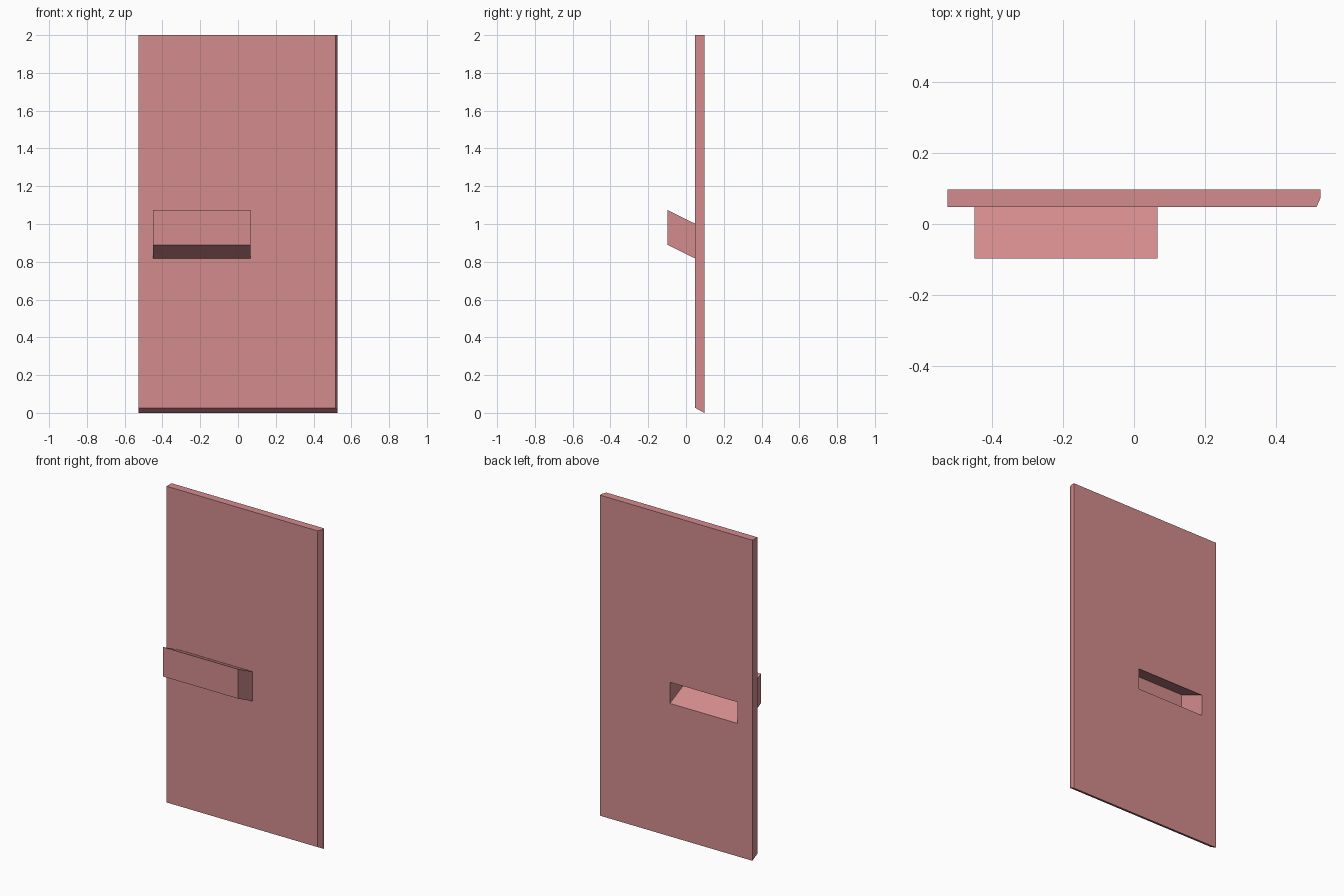
import bpy
import bmesh
from mathutils import Vector

if "Cube" in bpy.data.objects:
    bpy.data.objects.remove(bpy.data.objects["Cube"])

mat = bpy.data.materials.new("dusty_red")
mat.diffuse_color = (0.65, 0.26, 0.27, 1)
mat.use_nodes = True
mat.node_tree.nodes["Principled BSDF"].inputs["Base Color"].default_value = mat.diffuse_color

FRONT, BACK, OUTER = 0.048, 0.097, -0.097


def prism(name, profile, offset):
    """Sweep a closed 3D profile along the offset vector."""
    bm = bmesh.new()
    face = bm.faces.new([bm.verts.new(p) for p in profile])
    swept = bmesh.ops.extrude_face_region(bm, geom=[face], use_keep_orig=True)
    verts = [g for g in swept["geom"] if isinstance(g, bmesh.types.BMVert)]
    bmesh.ops.translate(bm, verts=verts, vec=Vector(offset))
    bmesh.ops.recalc_face_normals(bm, faces=bm.faces)
    mesh = bpy.data.meshes.new(name)
    bm.to_mesh(mesh)
    bm.free()
    mesh.materials.append(mat)
    obj = bpy.data.objects.new(name, mesh)
    bpy.context.collection.objects.link(obj)
    return obj


def chute(name, x0, x1, y0, y1, z0, height, slope):
    """Slanted box, z0 is the bottom at y0 and it falls toward the back."""
    z1 = z0 - slope * (y1 - y0)
    profile = [(x0, y0, z0), (x0, y1, z1),
               (x0, y1, z1 + height), (x0, y0, z0 + height)]
    return prism(name, profile, (x1 - x0, 0, 0))


# Door panel with a bevelled right front edge
door = prism("door_panel", [(-0.527, FRONT, 0), (0.516, FRONT, 0), (0.527, 0.074, 0),
                            (0.527, BACK, 0), (-0.527, BACK, 0)], (0, 0, 2))
# Sloped underside of the door
for v in door.data.vertices:
    if v.co.z < 0.5:
        v.co.z = 0.027 * (BACK - v.co.y) / (BACK - FRONT)

# Slanted box on the front
box = chute("slot_box", -0.45, 0.067, OUTER, FRONT, 0.889, 0.184, 0.49)

# Hollow running through the door into the box
cutter = chute("slot_cutter", -0.424, 0.043, -0.086, 0.15, 0.914, 0.132, 0.46)
cutter.hide_render = True
for obj in (door, box):
    mod = obj.modifiers.new("slot", 'BOOLEAN')
    mod.operation = 'DIFFERENCE'
    mod.solver = 'EXACT'
    mod.object = cutter
    bpy.context.view_layer.objects.active = obj
    bpy.ops.object.modifier_apply(modifier=mod.name)
bpy.data.objects.remove(cutter)
